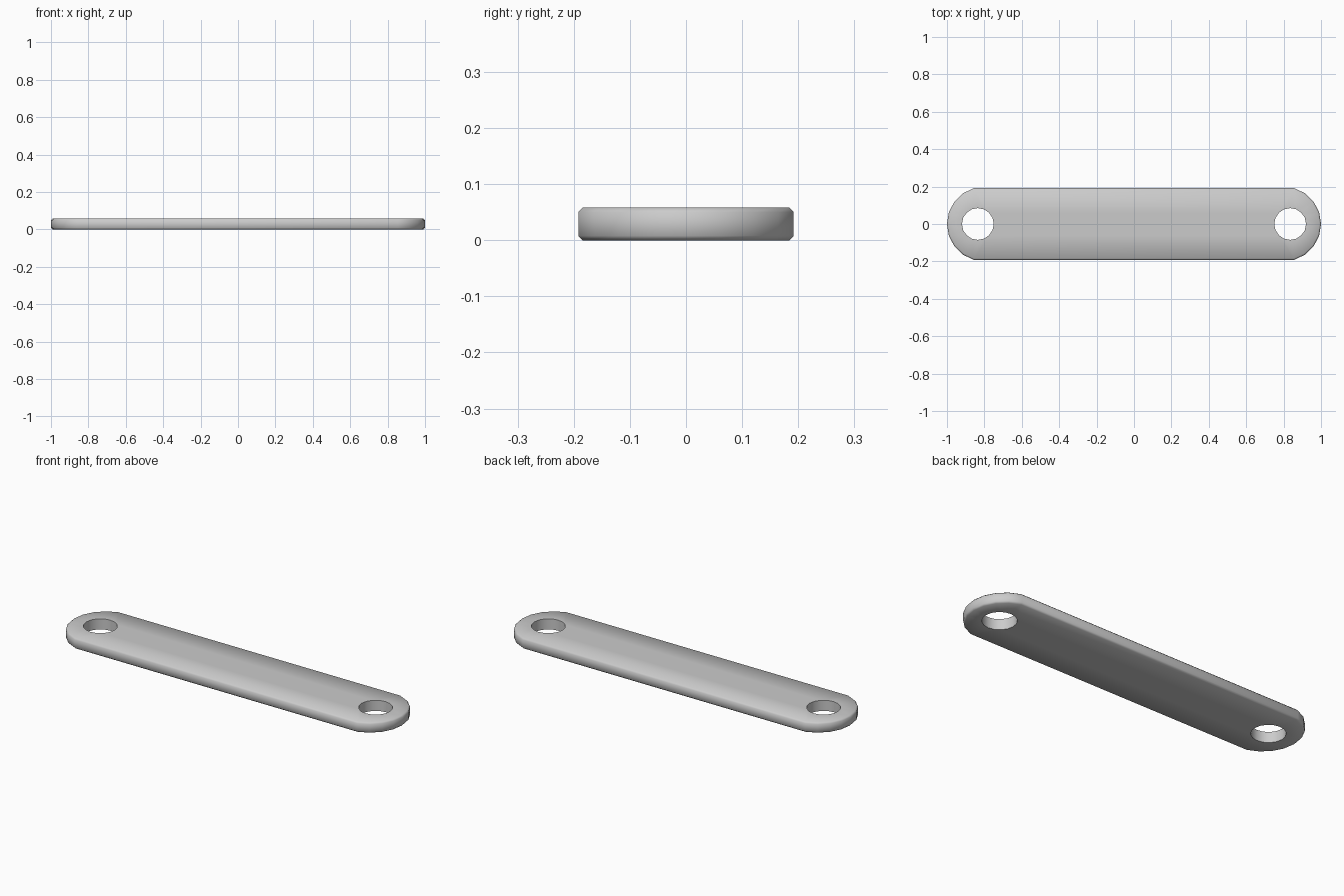
import bpy, bmesh, math

if "Cube" in bpy.data.objects:
    bpy.data.objects.remove(bpy.data.objects["Cube"])

THICK, CHAMFER = 0.058, 0.008
HALF_W = 0.192
ARC_X, ARC_R = 0.80, 0.20
HOLE_X, HOLE_R, HOLE_SIDES = 0.835, 0.085, 16

bm = bmesh.new()


def outline(inset):
    """Strap outline: two rounded ends joined by straight sides."""
    r, w = ARC_R - inset, HALF_W - inset
    limit = math.asin(w / r)
    pts = []
    for turn in (0, math.pi):
        for i in range(-4, 5):
            a = limit * i / 4
            s = math.cos(turn)
            pts.append((s * (ARC_X + r * math.cos(a)), s * r * math.sin(a)))
    return pts


def hole(side):
    return [(side * HOLE_X + HOLE_R * math.cos(2 * math.pi * i / HOLE_SIDES),
             HOLE_R * math.sin(2 * math.pi * i / HOLE_SIDES)) for i in range(HOLE_SIDES)]


def ring(pts, z):
    return [bm.verts.new((x, y, z)) for x, y in pts]


def skin(rings):
    """Join successive rings with quads."""
    for a, b in zip(rings, rings[1:]):
        n = len(a)
        for i in range(n):
            j = (i + 1) % n
            bm.faces.new((a[i], a[j], b[j], b[i]))


# Chamfered outer wall and the two hole walls
walls = [[ring(outline(d), z) for d, z in ((CHAMFER, 0), (0, CHAMFER),
                                           (0, THICK - CHAMFER), (CHAMFER, THICK))]]
for side in (-1, 1):
    walls.append([ring(hole(side), 0), ring(hole(side), THICK)])
for w in walls:
    skin(w)

# Flat bottom and top faces, filled around the holes
for k in (0, -1):
    edges = []
    for w in walls:
        r = w[k]
        edges += [bm.edges.get((r[i], r[(i + 1) % len(r)])) for i in range(len(r))]
    bmesh.ops.triangle_fill(bm, edges=edges, use_beauty=True, use_dissolve=False)

bmesh.ops.recalc_face_normals(bm, faces=bm.faces)
mesh = bpy.data.meshes.new("link_plate")
bm.to_mesh(mesh)
bm.free()

plate = bpy.data.objects.new("link_plate", mesh)
bpy.context.collection.objects.link(plate)
bpy.context.view_layer.objects.active = plate
plate.select_set(True)
bpy.ops.object.shade_smooth_by_angle(angle=math.radians(50))
